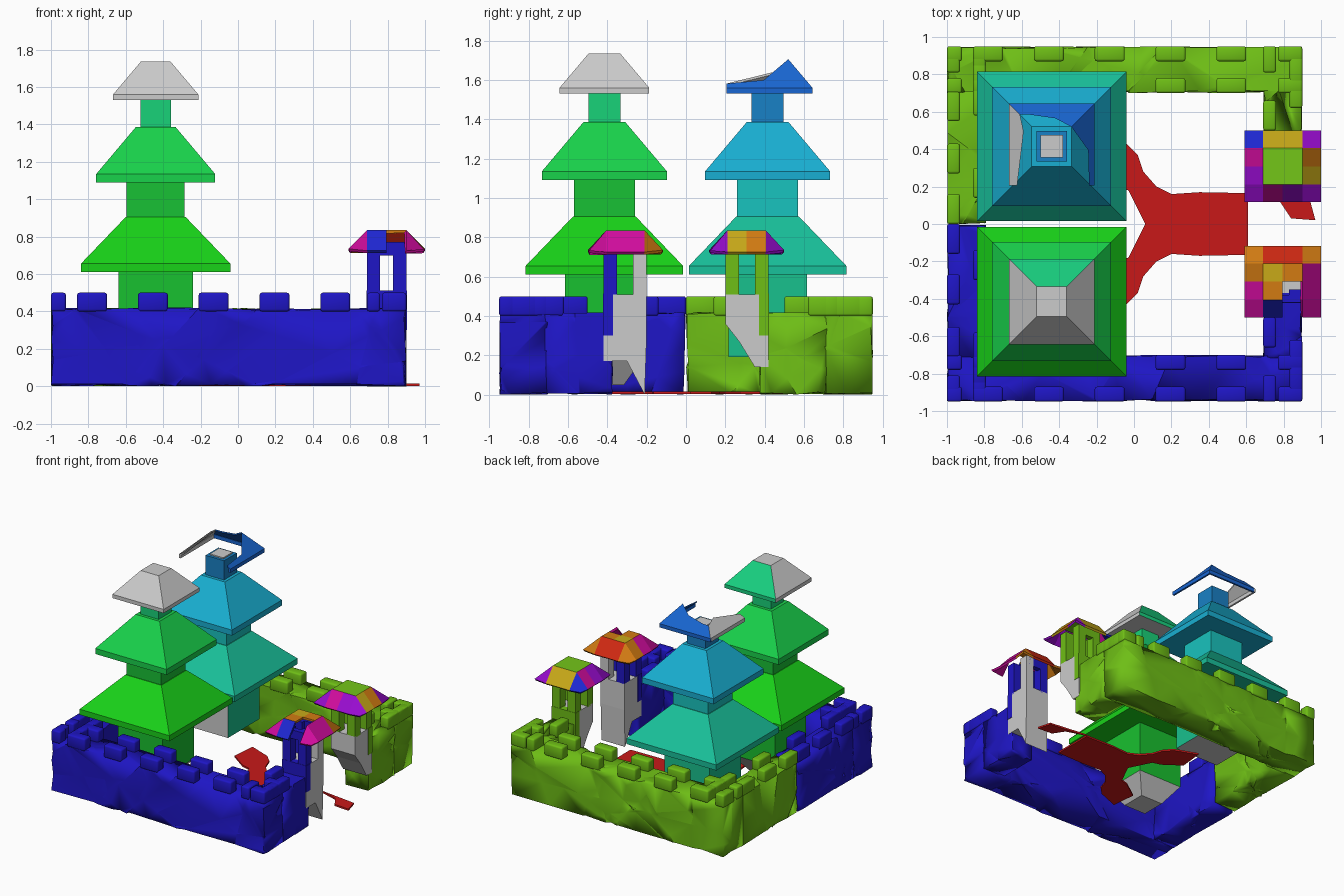
import bpy, bmesh, random
from mathutils import Vector

if "Cube" in bpy.data.objects:
    bpy.data.objects.remove(bpy.data.objects["Cube"])

random.seed(4)
mats = {}
BLUE, LIME, RED = (.14, .11, .77), (.43, .74, .11), (.78, .12, .12)
PALE, GREY = (.9, .9, .9), None


def mat(c):
    """Material from a display colour, converted to linear."""
    if c not in mats:
        m = bpy.data.materials.new("paint")
        m.diffuse_color = (*[v ** 2.2 for v in c], 1)
        m.use_nodes = True
        m.node_tree.nodes["Principled BSDF"].inputs["Base Color"].default_value = m.diffuse_color
        mats[c] = m
    return mats[c]


def finish(name, bm, color=None):
    bmesh.ops.recalc_face_normals(bm, faces=bm.faces[:])
    me = bpy.data.meshes.new(name)
    bm.to_mesh(me)
    bm.free()
    ob = bpy.data.objects.new(name, me)
    bpy.context.collection.objects.link(ob)
    if color:
        me.materials.append(mat(color))
    return ob


def add_box(bm, x0, x1, y0, y1, z0, z1):
    for v in bmesh.ops.create_cube(bm, size=1)['verts']:
        v.co = Vector((x0 if v.co.x < 0 else x1, y0 if v.co.y < 0 else y1,
                       z0 if v.co.z < 0 else z1))


def box(name, dims, color=None):
    bm = bmesh.new()
    add_box(bm, *dims)
    return finish(name, bm, color)


def rough_stone(name, dims, color, cuts):
    """Box split by random planes, vertices pushed inward, shaded as soft shards."""
    bm = bmesh.new()
    add_box(bm, *dims)
    x0, x1, y0, y1, z0, z1 = dims
    for _ in range(cuts):
        p = Vector((random.uniform(x0, x1), random.uniform(y0, y1), random.uniform(z0, z1)))
        n = Vector([random.uniform(-1, 1) for _ in range(3)]).normalized()
        bmesh.ops.bisect_plane(bm, geom=bm.verts[:] + bm.edges[:] + bm.faces[:],
                               plane_co=p, plane_no=n)
    cracks = set(bm.edges)
    mid = Vector(((x0 + x1) / 2, (y0 + y1) / 2, (z0 + z1) / 2))
    for v in bm.verts:
        for i in range(3):
            v.co[i] += random.uniform(0, .014) * (1 if mid[i] > v.co[i] else -1)
    for e in cracks:
        e.smooth = random.random() < .6
    bmesh.ops.triangulate(bm, faces=bm.faces[:])
    for f in bm.faces:
        f.smooth = True
    finish(name, bm, color)


def ring_tower(name, cx, cy, rings, color):
    """Square sections (half width, z) stacked and closed."""
    bm = bmesh.new()
    prev = None
    for h, z in rings:
        cur = [bm.verts.new((cx + a * h, cy + b * h, z))
               for a, b in ((-1, -1), (1, -1), (1, 1), (-1, 1))]
        if prev:
            for i in range(4):
                bm.faces.new((prev[i], prev[(i + 1) % 4], cur[(i + 1) % 4], cur[i]))
        else:
            bm.faces.new(cur[::-1])
        prev = cur
    bm.faces.new(prev)
    return finish(name, bm, color)


def extrude_poly(name, pts, vec, color=None):
    bm = bmesh.new()
    f = bm.faces.new([bm.verts.new(p) for p in pts])
    r = bmesh.ops.extrude_face_region(bm, geom=[f])
    bmesh.ops.translate(bm, vec=vec, verts=[v for v in r['geom'] if isinstance(v, bmesh.types.BMVert)])
    return finish(name, bm, color)


# curtain walls and their battlements, one half per colour
for s, col, side in ((-1, BLUE, "front"), (1, LIME, "back")):
    def span(a, b):
        return (min(a * s, b * s), max(a * s, b * s))
    rough_stone(side + "_wall", (-1, .9, *span(.7, .95), 0, .42), col, 16)
    rough_stone(side + "_left_wall", (-1, -.79, *span(0, .72), 0, .42), col, 9)
    rough_stone(side + "_gate_wall", (.69, .9, *span(.37, .72), 0, .42), col, 6)
    bm = bmesh.new()
    xs = [(c - .08, c + .08) for c in (-.78, -.455, -.13, .195, .52)] + [(-1, -.92), (.77, .9)]
    for a, b in xs:
        for y in (.7, .87):
            add_box(bm, a, b, *span(y, y + .08), .4, .5)
    # side walls: inner and outer rows staggered
    for x, ys in ((-1, (0, .27, .55)), (-.86, (.14, .58, .7)), (.69, (.5,)), (.83, (.62, .74))):
        for y in ys:
            add_box(bm, x, x + .07, *span(y, y + .16), .4, .5)
        add_box(bm, x, x + .07, *span(.81, .95), .4, .5)
    for f in bm.faces:
        f.smooth = True
    ob = finish(side + "_battlements", bm, col)
    bev = ob.modifiers.new("soft", 'BEVEL')
    bev.width, bev.segments = .012, 2

# pagodas: body and roof tiers as (half width, z)
parts = [("base", [(.2, .19), (.2, .62)]),
         ("lower_roof", [(.4, .61), (.4, .655), (.16, .905)]),
         ("middle_body", [(.155, .89), (.155, 1.1)]),
         ("middle_roof", [(.318, 1.09), (.318, 1.135), (.107, 1.385)]),
         ("upper_body", [(.082, 1.37), (.082, 1.54)])]
front_cols = [(.12, .75, .2), (.12, .82, .12), (.12, .75, .22), (.12, .82, .3), (.12, .82, .47)]
back_cols = [(.12, .75, .55), (.12, .75, .6), (.12, .76, .74), (.12, .68, .82), (.12, .5, .77)]
ROOF_BLUE, CAP_GREEN = (.12, .4, .82), (.12, .82, .5)
PX, PY = -.44, .415
for side, cy, cols in (("front", -PY, front_cols), ("back", PY, back_cols)):
    for (n, rings), c in zip(parts, cols):
        ob = ring_tower(f"{side}_pagoda_{n}", PX, cy, rings, c)
        if n == "base":   # broken grey faces of the base
            ob.data.materials.append(mat(PALE))
            for f in ob.data.polygons:
                if f.normal.z < -.5 or (side == "back" and f.normal.y < -.5):
                    f.material_index = 1
ring_tower("front_pagoda_footing", PX, -PY, [(.1, .05), (.2, .19)], GREY)
ring_tower("back_pagoda_core", PX, PY, [(.06, 1.4), (.06, 1.55)], GREY)

# front pagoda cap: grey with a coloured rear slope
cap = ring_tower("front_pagoda_cap", PX, -PY, [(.228, 1.53), (.228, 1.56), (.08, 1.735)], PALE)
cap.data.materials.append(mat(CAP_GREEN))
for f in cap.data.polygons:
    if f.normal.y > .3:
        f.material_index = 1


# back pagoda cap: broken thin shell following the same slopes
def slope(u, v):
    """Point on the cap slope from offsets to the pagoda axis."""
    m = max(abs(u), abs(v))
    return (PX + u, PY + v, 1.56 + (.228 - m) / .148 * .175)


E = .228
shell = {"rear": ([(-E, E), (E, E), (.105, .105), (.02, .15), (-.12, .17), (-.17, .17)], ROOF_BLUE),
         "right": ([(E, E), (E, -.21), (.2, -.21), (.195, -.02), (.105, .105)], ROOF_BLUE),
         "left": ([(-E, E), (-.17, .17), (-.15, .08), (-.185, -.21), (-E, -.21)], GREY)}
for n, (pts, c) in shell.items():
    extrude_poly("back_cap_" + n, [slope(*p) for p in pts], (0, 0, -.012), c)
for n, d, c in (("rear", (-E, E, E - .015, E), ROOF_BLUE),
                ("right", (E - .015, E, -.21, E), ROOF_BLUE),
                ("left", (-E, -E + .015, -.21, E), GREY)):
    box("back_cap_eave_" + n, (PX + d[0], PX + d[1], PY + d[2], PY + d[3], 1.53, 1.56), c)

# forked path from the gate to both pagodas
half = [(.61, .165), (.35, .17), (.2, .16), (.12, .2), (.05, .28), (.02, .37), (-.04, .43),
        (-.22, .5), (-.24, .3), (-.1, .2), (-.03, .18), (.03, .06)]
pts = [(x, y, .002) for x, y in half] + [(.06, 0, .002)] + [(x, -y, .002) for x, y in half[::-1]]
extrude_poly("path", pts, (0, 0, .014), RED)
extrude_poly("path_fragment", [(.62, .17, .002), (.78, .12, .002), (.84, .03, .002),
                               (.97, .02, .002), (.94, .13, .002)], (0, 0, .014), RED)

# gatehouse towers: broken body, corner posts
bodies = {"front": [(-.42, .51), (-.2, .51), (-.2, .3), (-.21, 0), (-.3, .17), (-.42, .17)],
          "back": [(.2, .51), (.2, .36), (.27, .27), (.35, .14), (.42, .14), (.42, .51)]}
GX, GY = .795, .31
for side, s, col in (("front", -1, BLUE), ("back", 1, LIME)):
    extrude_poly(side + "_gate_body", [(.69, y, z) for y, z in bodies[side]], (.21, 0, 0), GREY)
    for i in (-1, 1):
        for j in (-1, 1):
            x, y = GX + i * .07, s * GY + j * .075
            inner = side == "front" and i == 1 and j == 1
            box(f"{side}_gate_post", (x - .035, x + .035, y - .035, y + .035, .5, .77),
                GREY if inner else col)
    # coloured outer cladding and arch lintels
    box(side + "_gate_cladding", (.688, .903, *sorted((s * .37, s * .422)), .3, .513), col)
    for j in (-1, 1):
        y = s * GY + j * .09
        box(side + "_gate_lintel", (.72, .87, y - .02, y + .02, .7, .77), col)

# patchwork gate roofs: four by four cells, raised middle
M, P, Y, O, B, R, G = ((.82, .08, .62), (.6, .08, .82), (.78, .66, .12), (.82, .48, .1),
                       (.14, .17, .82), (.82, .18, .1), (.45, .77, .12))
patch = {"front": [[M, B, None, M], [M, O, None, M], [O, Y, O, M], [O, R, R, O]],
         "back": [[P, M, P, P], [P, G, G, Y], [M, G, G, O], [B, Y, Y, P]]}
line = (-.205, -.105, 0, .105, .205)
for side, s in (("front", -1), ("back", 1)):
    bm = bmesh.new()
    grid = []
    for v in line:
        row = []
        for u in line:
            m = max(abs(u), abs(v))
            z = .835 if m < .15 else (.735 if abs(u) == abs(v) else .725)
            row.append(bm.verts.new((GX + u, s * .308 + v * .93, z)))
        grid.append(row)
    used = []
    for j in range(4):
        for i in range(4):
            c = patch[side][j][i]
            if c is None:
                continue
            f = bm.faces.new((grid[j][i], grid[j][i + 1], grid[j + 1][i + 1], grid[j + 1][i]))
            if c not in used:
                used.append(c)
            f.material_index = used.index(c)
    ob = finish(side + "_gate_roof", bm)
    for c in used:
        ob.data.materials.append(mat(c))
    sol = ob.modifiers.new("thickness", 'SOLIDIFY')
    sol.thickness, sol.offset = .018, -1
